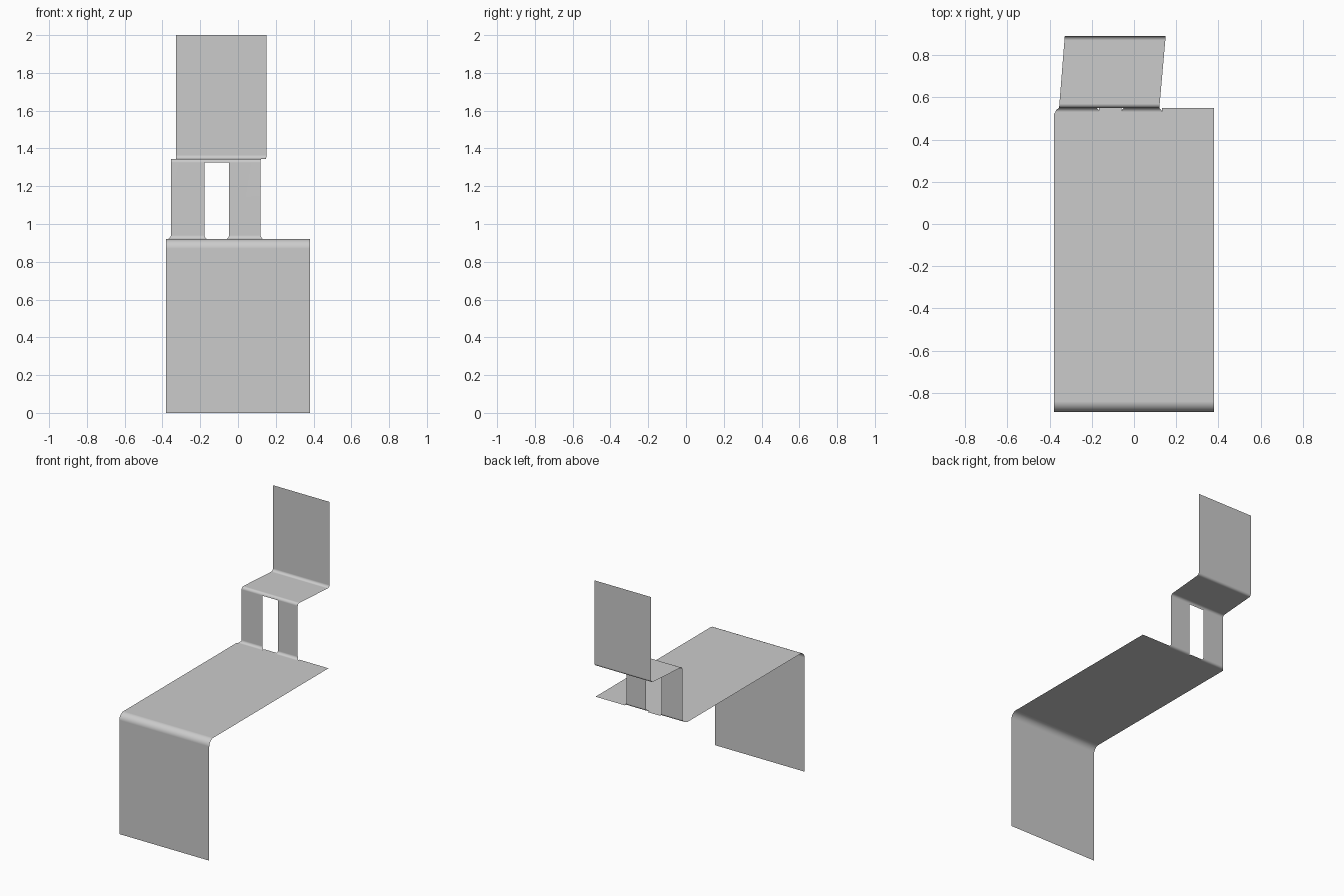
import bpy, bmesh, math

if "Cube" in bpy.data.objects:
    bpy.data.objects.remove(bpy.data.objects["Cube"])


def arc(cy, cz, r, a0, a1, n=8):
    """Points of a bend in the y-z plane, angles in degrees."""
    return [(cy + r * math.cos(math.radians(a0 + (a1 - a0) * i / n)),
             cz + r * math.sin(math.radians(a0 + (a1 - a0) * i / n)))
            for i in range(n + 1)]


def strip(bm, profile, span):
    """Sweep a y-z profile across x; span(y, z) gives left and right x."""
    rows = []
    for y, z in profile:
        l, r = span(y, z)
        rows.append((bm.verts.new((l, y, z)), bm.verts.new((r, y, z))))
    for (a, b), (c, d) in zip(rows, rows[1:]):
        bm.faces.new((a, b, d, c))


bm = bmesh.new()
H, R, r = 0.92, 0.05, 0.02
YF, YT, YB, ZF = -0.89, 0.55, 0.89, 1.345

# front flange, rounded bend and main plate
strip(bm, [(YF, 0)] + arc(YF + R, H - R, R, 180, 90) + [(0.52, H)],
      lambda y, z: (-0.38, 0.38))

# rear edge of the plate, notched at the two tab bends
edge = [(-0.38, 0.52), (0.38, 0.52), (0.38, 0.55), (0.132, 0.55), (0.132, 0.53),
        (-0.06, 0.53), (-0.06, 0.55), (-0.165, 0.55), (-0.165, 0.53), (-0.372, 0.53)]
bm.faces.new([bm.verts.new((x, y, H)) for x, y in edge])

# two upright tabs, flared at the foot
for l, r_, fl, fr in ((-0.355, -0.177, 0.017, 0.012), (-0.048, 0.12, 0.012, 0.012)):
    def span(y, z):
        t = max(0.0, 1 - (z - H) / r) ** 2
        return l - fl * t, r_ + fr * t
    strip(bm, arc(YT - r, H + r, r, -90, 0) + [(YT, ZF - r)], span)

# skewed shelf with the raised back panel
strip(bm, arc(YT + r, ZF - r, r, 180, 90) + arc(YB - r, ZF + r, r, -90, 0) + [(YB, 2.0)],
      lambda y, z: (-0.355 + 0.027 * (y - YT) / (YB - YT),
                    0.12 + 0.03 * (y - YT) / (YB - YT)))

bmesh.ops.remove_doubles(bm, verts=bm.verts, dist=0.0005)
mesh = bpy.data.meshes.new("sheet_metal_bracket")
bm.to_mesh(mesh)
bm.free()
obj = bpy.data.objects.new("sheet_metal_bracket", mesh)
bpy.context.collection.objects.link(obj)
for p in mesh.polygons:
    p.use_smooth = True
obj.modifiers.new("flat_panel_normals", 'WEIGHTED_NORMAL')
